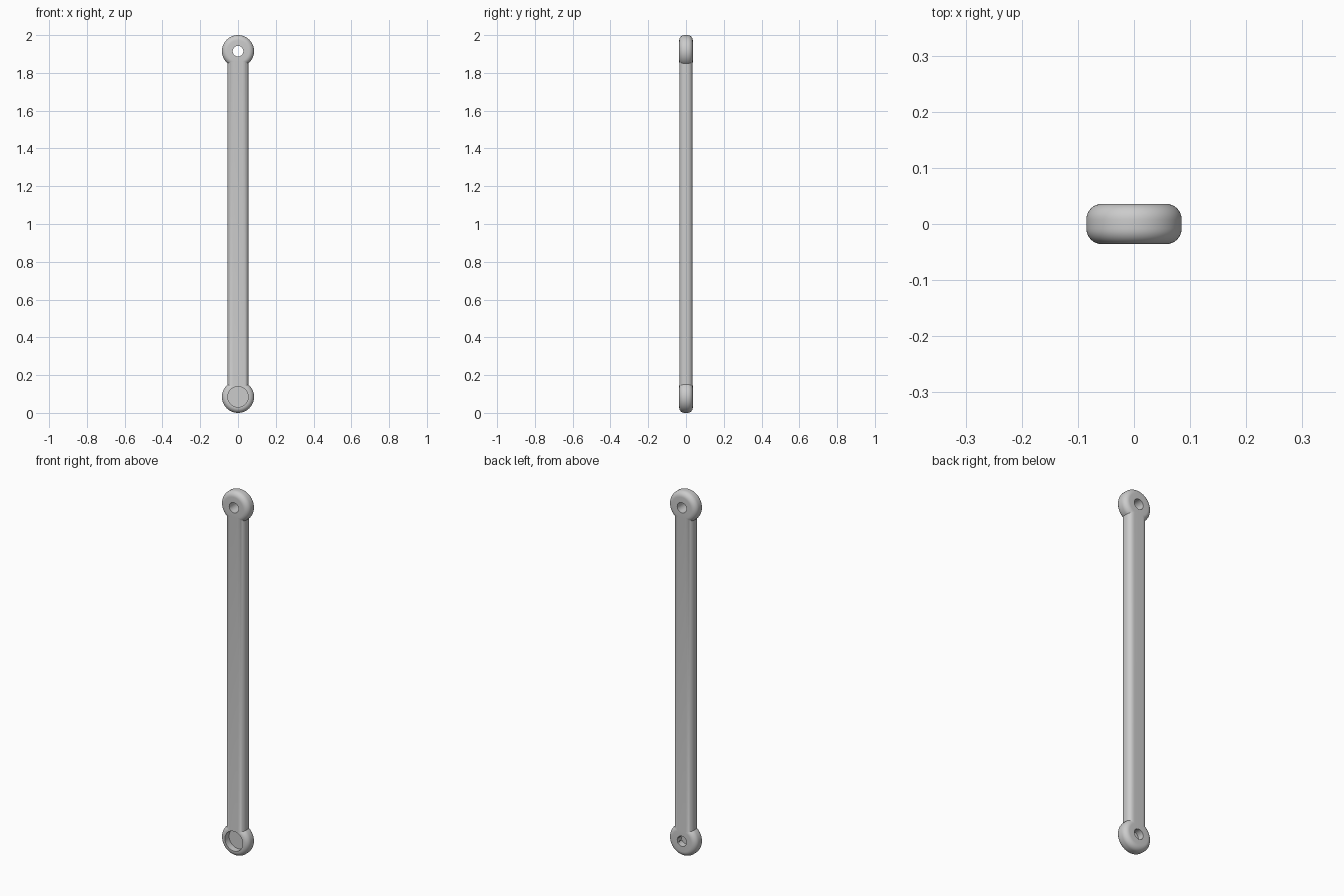
import bpy, bmesh, math
from mathutils import Matrix

if "Cube" in bpy.data.objects:
    bpy.data.objects.remove(bpy.data.objects["Cube"])

R, HALF_T, FILLET = 0.085, 0.036, 0.028   # eye radius, half thickness, edge rounding
HALF_W, HOLE, RECESS = 0.055, 0.028, 0.054
LOW, HIGH = R, 2 - R                      # eye centres

grey = bpy.data.materials.new("light grey")
grey.use_nodes = True
colour = (0.6, 0.6, 0.6, 1)
grey.diffuse_color = colour
grey.node_tree.nodes["Principled BSDF"].inputs["Base Color"].default_value = colour


def add_object(name, bm):
    bmesh.ops.recalc_face_normals(bm, faces=bm.faces)
    mesh = bpy.data.meshes.new(name)
    bm.to_mesh(mesh)
    bm.free()
    mesh.materials.append(grey)
    obj = bpy.data.objects.new(name, mesh)
    bpy.context.collection.objects.link(obj)
    return obj


def corner(cx, cy, start, steps=8):
    """Quarter circle of the edge rounding."""
    angles = [math.radians(start + 90 * i / steps) for i in range(steps + 1)]
    return [(cx + FILLET * math.cos(a), cy + FILLET * math.sin(a)) for a in angles]


def round_eye(name, z):
    """Solid disc with a rounded rim, turned about the y axis."""
    inner, flat = R - FILLET, HALF_T - FILLET
    profile = [(0, -HALF_T)] + corner(inner, -flat, -90) + corner(inner, flat, 0) + [(0, HALF_T)]
    bm = bmesh.new()
    verts = [bm.verts.new((x, y, 0)) for x, y in profile]
    edges = [bm.edges.new(pair) for pair in zip(verts, verts[1:])]
    bmesh.ops.spin(bm, geom=verts + edges, cent=(0, 0, 0), axis=(0, 1, 0),
                   angle=math.tau, steps=64)
    bmesh.ops.remove_doubles(bm, verts=bm.verts, dist=1e-5)
    bmesh.ops.translate(bm, verts=bm.verts, vec=(0, 0, z))
    return add_object(name, bm)


def drill(name, radius, y0, y1, z):
    bm = bmesh.new()
    place = Matrix.Translation((0, (y0 + y1) / 2, z)) @ Matrix.Rotation(math.pi / 2, 4, "X")
    bmesh.ops.create_cone(bm, cap_ends=True, segments=48, radius1=radius,
                          radius2=radius, depth=y1 - y0, matrix=place)
    return add_object(name, bm)


def apply_boolean(target, tool, operation):
    mod = target.modifiers.new(operation, "BOOLEAN")
    mod.operation, mod.solver, mod.object = operation, "EXACT", tool
    bpy.context.view_layer.objects.active = target
    bpy.ops.object.modifier_apply(modifier=mod.name)
    bpy.data.objects.remove(tool)


# Bar: rounded rectangle extruded between the two eye centres
bm = bmesh.new()
w, t = HALF_W - FILLET, HALF_T - FILLET - 0.0004
outline = corner(w, t, 0) + corner(-w, t, 90) + corner(-w, -t, 180) + corner(w, -t, 270)
base = bm.faces.new([bm.verts.new((x, y, LOW)) for x, y in outline])
top = bmesh.ops.extrude_face_region(bm, geom=[base])["geom"]
bmesh.ops.translate(bm, verts=[v for v in top if isinstance(v, bmesh.types.BMVert)],
                    vec=(0, 0, HIGH - LOW))
link = add_object("link_bar", bm)

# Eyes with their through holes
for side, z in (("lower", LOW), ("upper", HIGH)):
    apply_boolean(link, round_eye(side + "_eye", z), "UNION")
for side, z in (("lower", LOW), ("upper", HIGH)):
    apply_boolean(link, drill(side + "_hole", HOLE, -0.1, 0.1, z), "DIFFERENCE")

# Counterbore in the front of the lower eye
apply_boolean(link, drill("lower_recess", RECESS, -0.1, 0, LOW), "DIFFERENCE")

# Smooth rounded edges, sharp creases
bpy.ops.object.select_all(action="DESELECT")
link.select_set(True)
bpy.context.view_layer.objects.active = link
bpy.ops.object.shade_smooth_by_angle(angle=math.radians(30))
